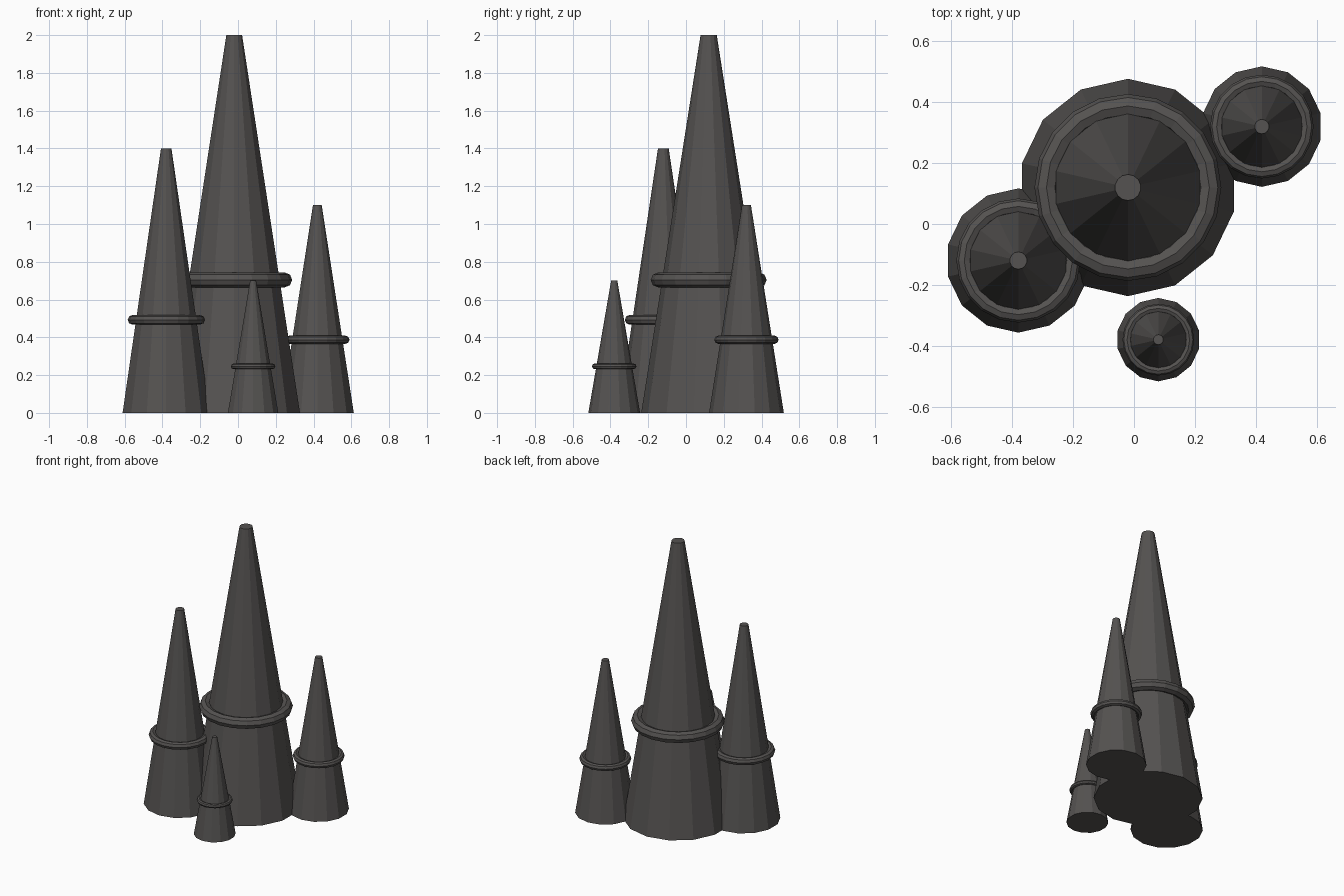
import bpy
from math import pi

cube = bpy.data.objects.get("Cube")
if cube:
    bpy.data.objects.remove(cube, do_unlink=True)

# One dark stone colour for everything
stone = bpy.data.materials.new("dark_stone")
stone.use_nodes = True
colour = (0.09, 0.085, 0.082, 1)
stone.diffuse_color = colour
bsdf = stone.node_tree.nodes["Principled BSDF"]
bsdf.inputs["Base Color"].default_value = colour
bsdf.inputs["Roughness"].default_value = 0.9


def finish(name):
    obj = bpy.context.object
    obj.name = name
    obj.data.materials.clear()
    obj.data.materials.append(stone)


def spire(name, x, y, radius, height):
    # Tapered body with a blunt tip
    bpy.ops.mesh.primitive_cone_add(
        vertices=14, radius1=radius, radius2=radius * 0.12, depth=height,
        location=(x, y, height / 2))
    finish(name + "_spire")
    # Collar ring about a third of the way up
    bpy.ops.mesh.primitive_torus_add(
        major_segments=20, minor_segments=8,
        major_radius=radius * 0.75, minor_radius=radius * 0.11,
        location=(x, y, height * 0.352))
    finish(name + "_collar")


spire("main", -0.02, 0.12, 0.357, 2.0)
spire("right", -0.38, -0.12, 0.237, 1.4)
spire("left", 0.42, 0.32, 0.198, 1.1)
spire("small_front", 0.08, -0.38, 0.137, 0.7)
